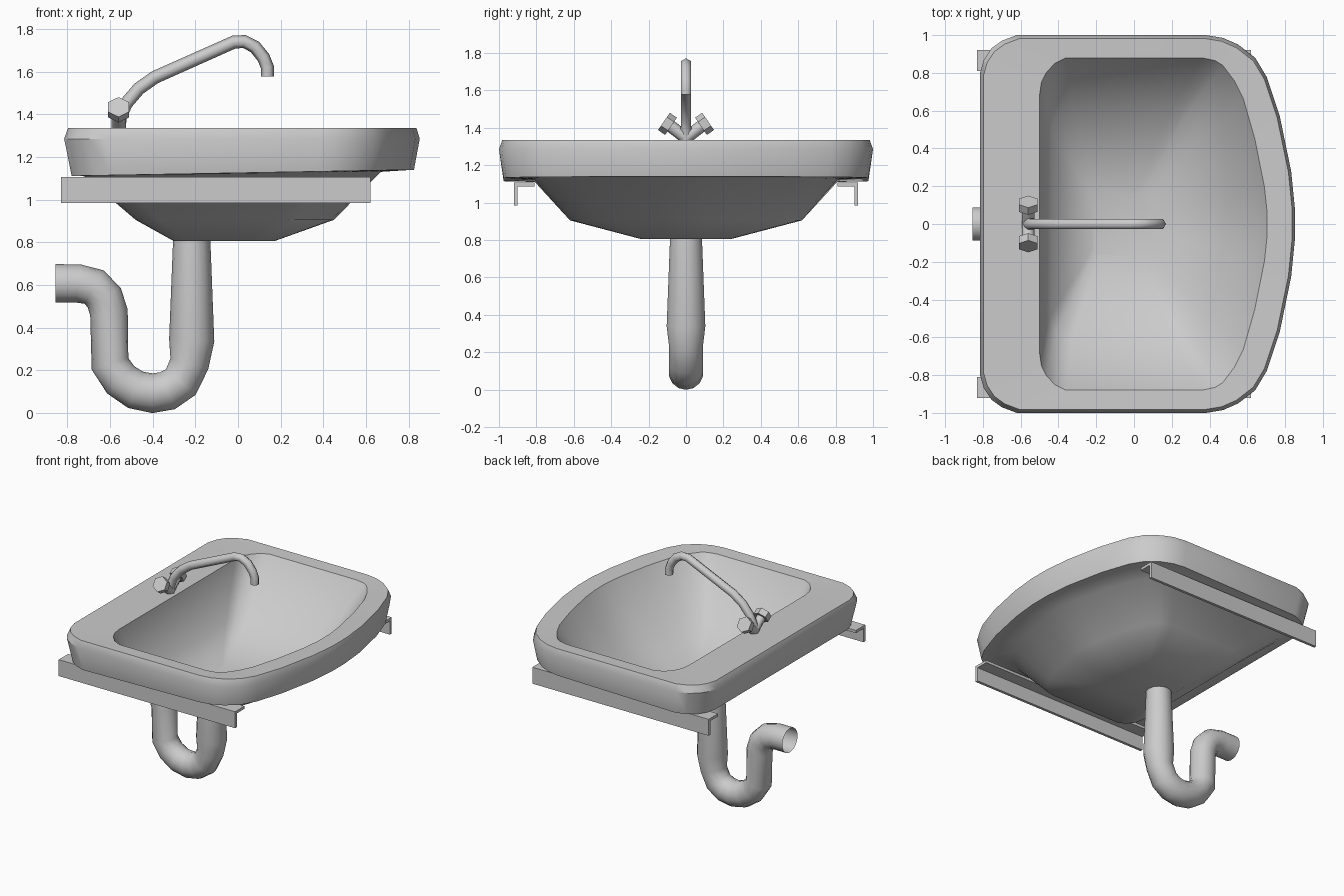
import bpy, bmesh, math
from mathutils import Vector

if "Cube" in bpy.data.objects:
    bpy.data.objects.remove(bpy.data.objects["Cube"])


def finish(name, bm, angle=35):
    bmesh.ops.recalc_face_normals(bm, faces=bm.faces)
    me = bpy.data.meshes.new(name)
    bm.to_mesh(me)
    bm.free()
    me.shade_smooth()
    me.set_sharp_from_angle(angle=math.radians(angle))
    ob = bpy.data.objects.new(name, me)
    bpy.context.collection.objects.link(ob)
    return ob


def loft(name, rings, cap_start=True, cap_end=True, angle=35):
    """Skin a list of closed rings of equal length."""
    bm = bmesh.new()
    loops = [[bm.verts.new(p) for p in r] for r in rings]
    n = len(loops[0])
    for a, b in zip(loops, loops[1:]):
        for i in range(n):
            j = (i + 1) % n
            bm.faces.new((a[i], a[j], b[j], b[i]))
    if cap_start:
        bm.faces.new(loops[0][::-1])
    if cap_end:
        bm.faces.new(loops[-1])
    return finish(name, bm, angle)


def tube(name, path, sides, caps=(True, True), angle=65):
    """Round tube along (x, z, radius) points in the y = 0 plane."""
    pts = [Vector((x, 0, z)) for x, z, r in path]
    rings = []
    for i, (p, q) in enumerate(zip(pts, path)):
        d_in = (p - pts[max(i - 1, 0)]).normalized()
        d_out = (pts[min(i + 1, len(pts) - 1)] - p).normalized()
        t = (d_in + d_out).normalized()
        n = Vector((-t.z, 0, t.x))
        rings.append([p + q[2] * (n * math.cos(a) + Vector((0, math.sin(a), 0)))
                      for a in (2 * math.pi * k / sides for k in range(sides))])
    return loft(name, rings, *caps, angle=angle)


def rod(name, a, b, radius, sides):
    """Straight prism between two points, one corner facing up."""
    a, b = Vector(a), Vector(b)
    t = (b - a).normalized()
    u = Vector((1, 0, 0))
    v = t.cross(u)
    angles = [2 * math.pi * k / sides + math.pi / 2 for k in range(sides)]
    return loft(name, [[p + radius * (u * math.cos(k) + v * math.sin(k)) for k in angles]
                       for p in (a, b)], angle=50)


# Basin: half outlines of the outer rim and the bowl opening
outer = [(-.815, .80), (-.795, .87), (-.755, .93), (-.70, .97), (-.62, 1), (.38, 1),
         (.47, .985), (.55, .95), (.64, .88), (.70, .78), (.77, .57), (.83, .28), (.85, .08)]
opening = [(-.50, .68), (-.49, .75), (-.465, .80), (-.42, .85), (-.36, .88), (.36, .88),
           (.43, .865), (.47, .84), (.53, .76), (.58, .66), (.64, .45), (.69, .20), (.705, .06)]


def ring(half, x0, x1, ymax, z, tilt=0):
    """Fit a mirrored outline to an x range, a half width and a height."""
    lo, hi = half[0][0], half[-1][0]
    top = max(p[1] for p in half)
    pts = [(x0 + (x - lo) / (hi - lo) * (x1 - x0), y / top * ymax) for x, y in half]
    pts += [(x, -y) for x, y in reversed(pts)]
    return [(x, y, z + tilt * x) for x, y in pts]


basin = loft("basin", [
    ring(opening, -.30, .17, .24, .805),
    ring(opening, -.48, .45, .62, .905),
    ring(opening, -.72, .67, .81, 1.12, .015),
    ring(outer, -.78, .825, .975, 1.125, .018),
    ring(outer, -.815, .852, 1.0, 1.285),
    ring(outer, -.797, .837, .982, 1.335),
    ring(opening, -.50, .705, .88, 1.33),
    ring(opening, -.44, .47, .625, .94),
    ring(opening, -.22, .10, .17, .825)], angle=33).data

# Keep the inside and underside of the bowl softly shaded
sharp = basin.attributes["sharp_edge"].data
for e in basin.edges:
    if all(v // (2 * len(outer)) in (0, 1, 2, 7, 8) for v in e.vertices):
        sharp[e.index].value = False

# Drain trap, open at the wall end
tube("drain_trap", [
    (-.217, .82, .087), (-.217, .34, .106), (-.228, .23, .092), (-.268, .145, .092),
    (-.33, .104, .093), (-.40, .092, .093), (-.48, .108, .092), (-.55, .155, .09),
    (-.60, .23, .09), (-.605, .47, .089), (-.627, .54, .09), (-.675, .59, .09),
    (-.75, .607, .09), (-.855, .607, .09)], 14, (True, False))

# Faucet spout
tube("spout", [
    (-.56, 1.32, .034), (-.555, 1.385, .033), (-.525, 1.45, .031), (-.465, 1.52, .031),
    (-.39, 1.573, .031), (-.02, 1.738, .031), (.03, 1.741, .031), (.08, 1.715, .031),
    (.12, 1.665, .031), (.138, 1.62, .031), (.138, 1.578, .031)], 6)

for s, side in ((-1, "front"), (1, "rear")):
    # Tap stem and hexagonal knob
    rod(f"{side}_tap_stem", (-.56, 0, 1.345), (-.56, s * .085, 1.411), .033, 8)
    rod(f"{side}_tap_knob", (-.56, s * .08, 1.408), (-.56, s * .118, 1.434), .056, 6)
    # L-shaped support bracket
    profile = [(.81, 1.107), (.92, 1.107), (.92, .985), (.90, .985), (.90, 1.087), (.81, 1.087)]
    loft(f"{side}_bracket", [[(x, s * y, z) for y, z in profile] for x in (-.83, .62)])
